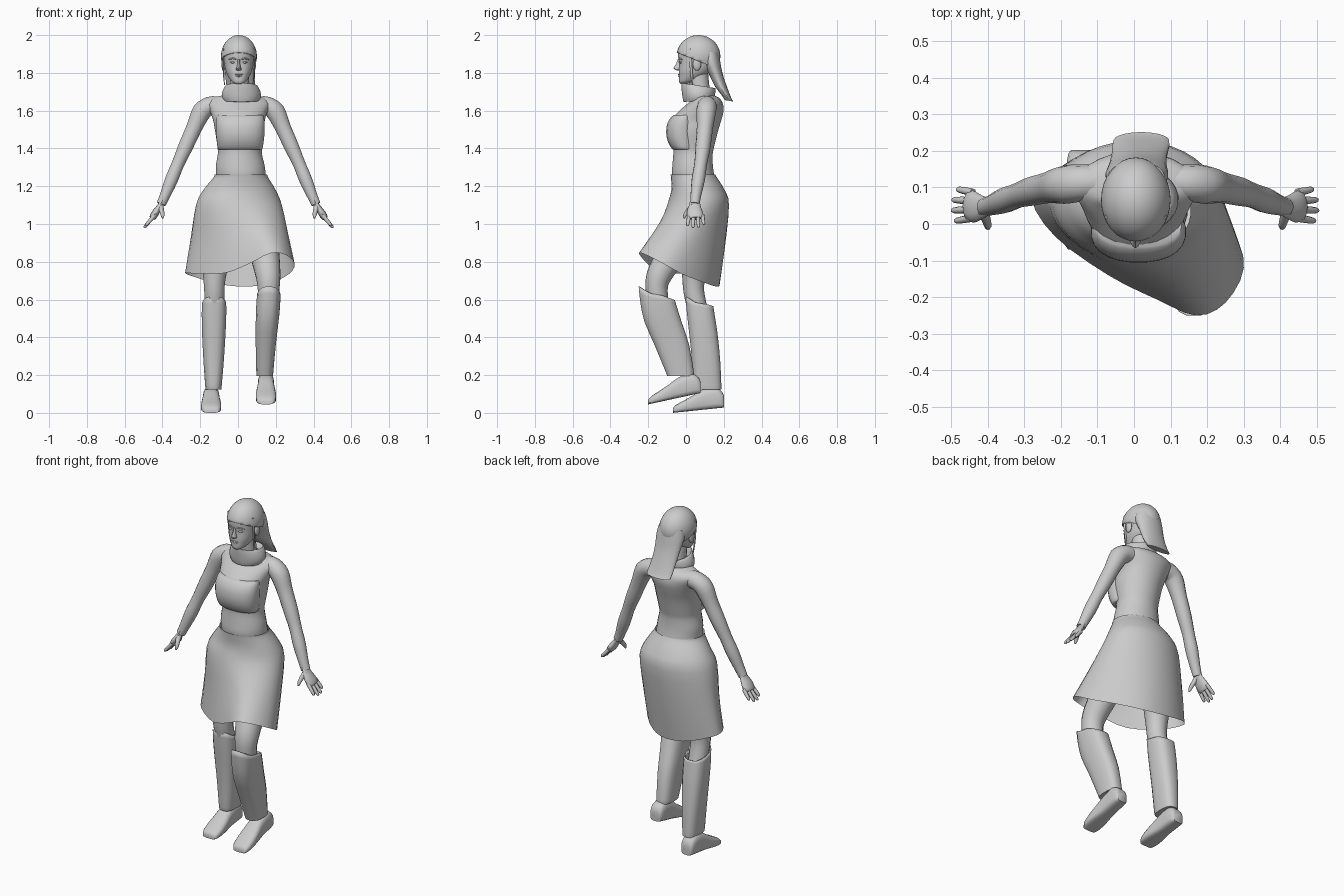
import bpy, bmesh, math
from mathutils import Vector as V


def spline(p, n, closed=False):
    """Catmull-Rom resampling, n steps for each span."""
    out, m = [], len(p)
    get = (lambda i: p[i % m]) if closed else (lambda i: p[max(0, min(m - 1, i))])
    for i in range(m if closed else m - 1):
        a, b, c, d = (get(i + k) for k in (-1, 0, 1, 2))
        for k in range(n):
            t = k / n
            out.append(0.5 * (2 * b + (c - a) * t + (2 * a - 5 * b + 4 * c - d) * t * t
                              + (3 * b - a - 3 * c + d) * t ** 3))
    return out if closed else out + [p[-1]]


def ring(z, cx, rx, yf, yb, tilt=0, p=2.0, n=24):
    """Horizontal section between a front and back y; tilt lifts the front."""
    out = []
    for i in range(n):
        a = 2 * math.pi * (i + 0.5) / n
        c, s = math.cos(a), math.sin(a)
        c = math.copysign(abs(c) ** (2 / p), c)
        s = math.copysign(abs(s) ** (2 / p), s)
        out.append(V((cx + rx * c, (yf + yb) / 2 + (yb - yf) / 2 * s, z - tilt * s)))
    return out


def finish(name, bm, angle=40):
    bmesh.ops.recalc_face_normals(bm, faces=bm.faces)
    me = bpy.data.meshes.new(name)
    bm.to_mesh(me)
    bm.free()
    ob = bpy.data.objects.new(name, me)
    bpy.context.collection.objects.link(ob)
    bpy.ops.object.select_all(action='DESELECT')
    ob.select_set(True)
    bpy.context.view_layer.objects.active = ob
    bpy.ops.object.shade_smooth_by_angle(angle=math.radians(angle))
    return ob


def loft(name, rings, sub=3, caps=(True, True), angle=40):
    cols = [spline(list(c), sub) for c in zip(*rings)]
    bm = bmesh.new()
    rows = [[bm.verts.new(v) for v in r] for r in zip(*cols)]
    n = len(cols)
    for a, b in zip(rows, rows[1:]):
        for i in range(n):
            bm.faces.new((a[i], a[(i + 1) % n], b[(i + 1) % n], b[i]))
    if caps[0]:
        bm.faces.new(rows[0][::-1])
    if caps[1]:
        bm.faces.new(rows[-1])
    return finish(name, bm, angle)


def tube(name, pts, sub=3, n=14, flat=1.0):
    """Round limb through (x, y, z, radius) points; flat squeezes it sideways."""
    c = [V(p[:3]) for p in pts]
    rings = []
    for i, p in enumerate(pts):
        t = (c[min(i + 1, len(c) - 1)] - c[max(i - 1, 0)]).normalized()
        u = V((0, 1, 0))
        u = (u - t * u.dot(t)).normalized()
        w = t.cross(u)
        rings.append([c[i] + p[3] * (u * math.cos(2 * math.pi * k / n)
                      + w * flat * math.sin(2 * math.pi * k / n)) for k in range(n)])
    return loft(name, rings, sub, angle=60)


def blob(name, loc, size, seg=20):
    bm = bmesh.new()
    bmesh.ops.create_uvsphere(bm, u_segments=seg, v_segments=seg // 2, radius=1)
    for v in bm.verts:
        v.co = V([v.co[i] * size[i] + loc[i] for i in range(3)])
    return finish(name, bm, 60)


# torso and the fitted top over the bust
loft("torso", [ring(*r) for r in (
    (1.20, .015, .13, -.06, .16), (1.26, .015, .132, -.075, .15), (1.31, .012, .130, -.073, .143),
    (1.37, .01, .118, -.068, .142), (1.41, .01, .120, -.07, .15),
    (1.49, .01, .132, -.085, .17), (1.55, .005, .138, -.078, .188, 0, 2.1),
    (1.60, .005, .155, -.035, .20), (1.64, .005, .168, .01, .195),
    (1.668, .005, .14, .035, .175), (1.685, .01, .07, .03, .14))])
loft("bust", [ring(z, .012, r, f, .06, 0, 2.3) for z, r, f in (
    (1.394, .112, -.066), (1.40, .119, -.076), (1.43, .124, -.094), (1.465, .128, -.104),
    (1.50, .130, -.105), (1.535, .130, -.098), (1.565, .126, -.080), (1.578, .118, -.062))], 2)

# arms and hands, mirrored
for s in (-1, 1):
    arm = [(.09, .115, 1.63, .046), (.15, .112, 1.625, .051), (.195, .107, 1.595, .052),
           (.235, .10, 1.51, .043), (.28, .09, 1.41, .040), (.32, .078, 1.32, .034),
           (.355, .065, 1.235, .035), (.39, .052, 1.15, .028), (.41, .047, 1.105, .025)]
    tube("arm", [(s * x + .003, y, z, r) for x, y, z, r in arm])
    palm = [(.400, .048, 1.13, .024), (.416, .046, 1.097, .031),
            (.436, .046, 1.065, .042), (.452, .05, 1.04, .042), (.458, .051, 1.03, .034)]
    tube("palm", [(s * x + .003, y, z, r) for x, y, z, r in palm], 2, 12, .45)
    for i in range(4):
        y, d = .017 + i * .023, (.85, 1, .97, .75)[i]
        tube("finger", [(s * (.443 + .058 * t * d) + .003, y + t * (i - 1.5) * .006,
                         1.048 - .068 * t * d, r)
                        for t, r in ((0, .011), (.5, .010), (.9, .008), (1, .003))], 2, 8)
    tube("thumb", [(s * x + .003, y, z, r) for x, y, z, r in (
        (.415, .037, 1.10, .016), (.407, .012, 1.07, .013), (.402, -.006, 1.045, .010),
        (.402, -.012, 1.03, .004))], 2, 8)

# skirt: waist and hip ellipses blended to a slanted hem pushed by the leading knee
hem = [V(p) for p in (
    (.30, -.12, .79), (.27, -.02, .735), (.175, .095, .69), (.05, .165, .668), (-.10, .175, .682),
    (-.23, .135, .72), (-.28, .07, .74), (-.215, -.035, .738), (-.07, -.14, .74),
    (.06, -.205, .79), (.17, -.25, .845), (.25, -.215, .838))]
hem = spline(hem, 3, True)
hem = hem[1:] + hem[:1]
hip = ring(1.10, .005, .228, -.10, .228, n=36)
low = [a.lerp(b, .5) + V((0, .006, 0)) for a, b in zip(hip, hem)]
loft("skirt", [ring(1.262, .015, .140, -.082, .155, n=36), ring(1.245, .015, .146, -.08, .165, n=36),
               ring(1.18, .008, .192, -.078, .205, n=36), hip, low, hem], 3, (False, False), 60)

# thighs
tube("thigh_left", [(-.095, .06, 1.12, .10), (-.105, .06, 1.0, .095), (-.118, .05, .82, .075),
                    (-.125, .04, .70, .059), (-.125, .045, .62, .054), (-.125, .075, .5, .052)])
tube("thigh_right", [(.10, .05, 1.12, .10), (.115, .005, 1.0, .095), (.145, -.09, .82, .077),
                     (.16, -.145, .72, .066), (.162, -.155, .64, .058), (.16, -.135, .5, .055)])

# tall greaves, open at the top, with a raised front lip
greaves = {
    "greave_left": ((.125, -.13, .042, .042, .188, 0), (.15, -.13, .045, .038, .188, 0),
                    (.28, -.129, .055, .030, .182, .0), (.42, -.128, .063, .016, .168, 0),
                    (.53, -.127, .066, .003, .152, .006), (.59, -.126, .064, -.004, .146, .026)),
    "greave_right": ((.195, .142, .044, -.10, .043, 0), (.22, .142, .046, -.11, .042, 0),
                     (.36, .147, .054, -.168, .018, 0), (.48, .154, .061, -.222, -.02, .004),
                     (.57, .16, .064, -.243, -.045, .015), (.633, .163, .062, -.252, -.058, .036))}
for name, rows in greaves.items():
    rings = [ring(*r, p=2.7, n=16) for r in rows]
    for v in rings[-1]:  # dip between the knee lip and the calf
        v.z -= .014 * max(0, 1 - abs(v.y - rows[-1][3] - .06) / .06)
    ob = loft(name, rings, 2, (True, False), 32)
    m = ob.modifiers.new("thickness", 'SOLIDIFY')
    m.thickness = .007


# shoes: sections from heel to toe, each (t, half width, height)
def shoe(name, cx, heel, toe, top):
    rings = []
    for t, w, h in ((0, .030, .055), (.04, .038, .085), (.18, .043, top), (.42, .044, top * .95),
                    (.60, .050, .083), (.78, .054, .060), (.93, .050, .042), (1, .038, .026)):
        y = heel[0] + (toe[0] - heel[0]) * t
        z = heel[1] + (toe[1] - heel[1]) * t
        sec = []
        for k in range(16):
            a = 2 * math.pi * (k + .5) / 16
            c, s = math.cos(a), math.sin(a)
            c = math.copysign(abs(c) ** .65, c)
            s = math.copysign(abs(s) ** (.75 if s > 0 else .35), s)
            sec.append(V((cx + w * c, y, z + h * (.5 + .5 * s))))
        rings.append(sec)
    loft(name, rings, 2, angle=45)


shoe("shoe_left", -.142, (.202, .028), (-.07, .0), .115)
shoe("shoe_right", .148, (.078, .105), (-.20, .045), .115)

# neck and folded collar
tube("neck", [(.008, .085, 1.62, .06), (.008, .075, 1.70, .052), (.006, .065, 1.80, .052)])
loft("collar", [ring(z, .018, r, .066 - d, .066 + d, t) for z, r, d, t in (
    (1.70, .07, .07, .0), (1.66, .085, .075, -.005), (1.652, .094, .080, -.005),
    (1.675, .104, .086, .0), (1.705, .100, .090, .008), (1.732, .084, .092, .014),
    (1.728, .076, .083, .012), (1.695, .07, .065, 0))], 2, (False, False))

# head
loft("head", [ring(*r) for r in (
    (1.742, .004, .018, -.030, .005), (1.752, .004, .036, -.037, .04, 0, 2.2),
    (1.78, .004, .056, -.038, .095, 0, 2.2), (1.81, .004, .069, -.038, .13, 0, 2.3),
    (1.85, .004, .077, -.036, .155, 0, 2.3), (1.89, .004, .083, -.043, .17),
    (1.93, .004, .083, -.038, .17), (1.965, .004, .065, -.01, .145), (1.985, .004, .03, .03, .11))])
# nose
loft("nose", [ring(z, .004, w, f, -.02, n=10) for z, w, f in (
    (1.812, .010, -.045), (1.818, .016, -.058), (1.826, .013, -.066),
    (1.845, .008, -.054), (1.872, .007, -.043))], 2)
# lips
blob("upper_lip", (.004, -.034, 1.791), (.022, .009, .004), 12)
blob("lower_lip", (.004, -.033, 1.783), (.018, .009, .005), 12)
for s in (-1, 1):
    blob("eye", (.004 + s * .031, -.027, 1.856), (.015, .009, .006), 12)
    tube("brow", [(.004 + s * x, y, z, r) for x, y, z, r in (
        (.012, -.038, 1.870, .003), (.032, -.035, 1.877, .004), (.054, -.021, 1.870, .002))], 2, 8)
    blob("ear", (.004 + s * .081, .058, 1.845), (.011, .022, .034), 14)
    # side lock hanging in front of the ear
    tube("side_lock", [(.004 + s * x, y, z, r) for x, y, z, r in (
        (.080, .02, 1.93, .006), (.082, .024, 1.86, .007), (.080, .03, 1.79, .006),
        (.075, .035, 1.735, .003))], 2, 8, .6)

# hair cap, trimmed at the hairline
bm = bmesh.new()
bmesh.ops.create_uvsphere(bm, u_segments=32, v_segments=24, radius=1)
for v in bm.verts:
    v.co = V((v.co.x * .095 + .005, v.co.y * .116 + .066, v.co.z * .112 + 1.888))
bmesh.ops.bisect_plane(bm, geom=bm.verts[:] + bm.edges[:] + bm.faces[:], clear_inner=True,
                       plane_co=(0, -.05, 1.908), plane_no=(0, .4, 1))
ob = finish("hair_cap", bm)
m = ob.modifiers.new("thickness", 'SOLIDIFY')
m.thickness = .006

# long hair falling down the back
loft("back_hair", [ring(*r) for r in (
    (1.91, .006, .078, .08, .172), (1.86, .008, .086, .085, .182), (1.80, .01, .080, .118, .193),
    (1.73, .014, .076, .152, .216), (1.675, .019, .078, .188, .240, .008),
    (1.652, .02, .076, .205, .251, .004))], 2)
